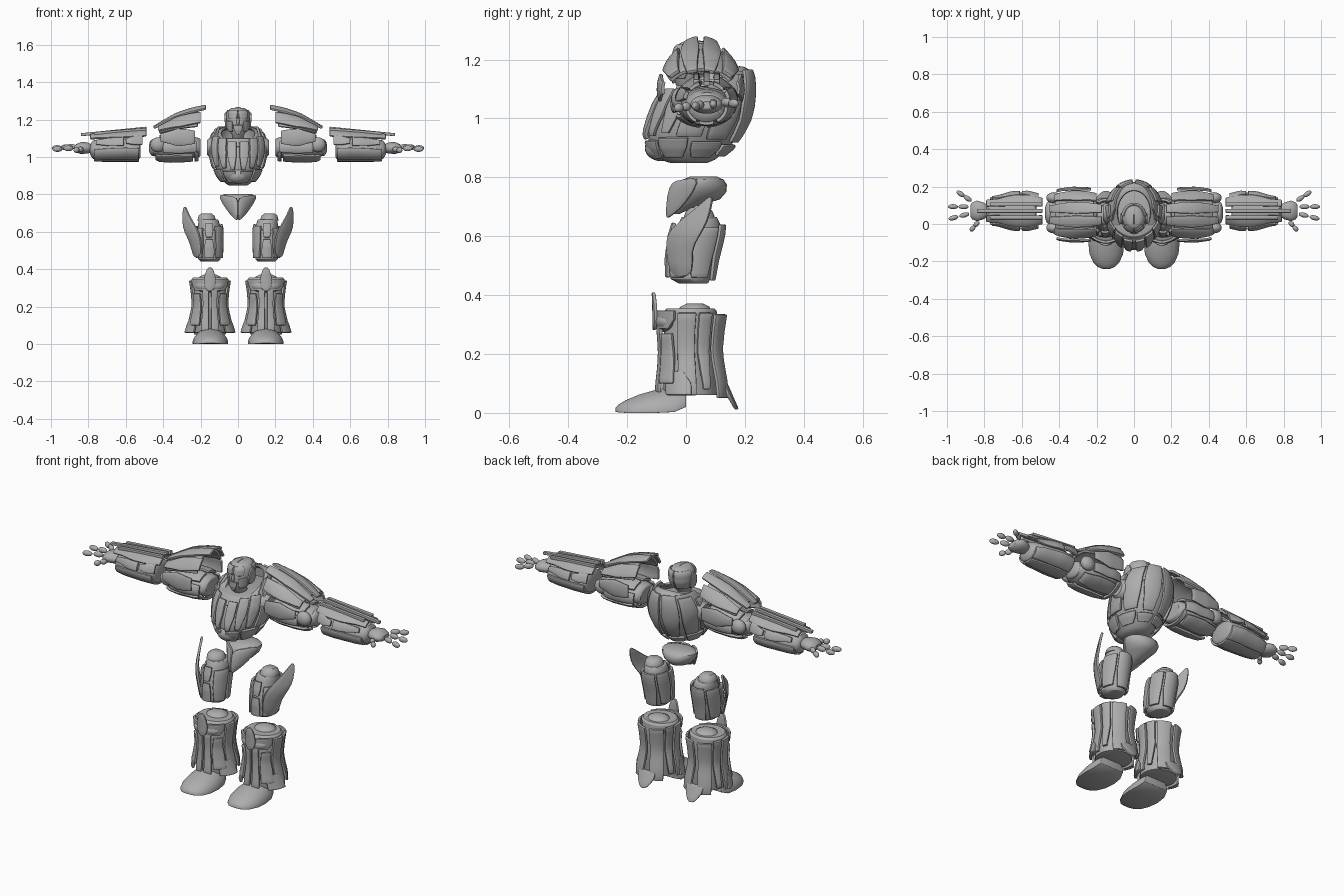
import bpy, bmesh, math
from mathutils import Vector

grey = bpy.data.materials.new("armour_grey")
grey.diffuse_color = (0.42, 0.42, 0.42, 1)


def finish(name, bm, mirror=True, thick=0, bevel=0, subd=0):
    """Turn a bmesh into a smooth part, optionally thickened and mirrored."""
    bmesh.ops.recalc_face_normals(bm, faces=bm.faces)
    me = bpy.data.meshes.new(name)
    bm.to_mesh(me)
    bm.free()
    ob = bpy.data.objects.new(name, me)
    bpy.context.collection.objects.link(ob)
    me.materials.append(grey)
    if subd:
        ob.modifiers.new("sub", 'SUBSURF').levels = subd
    if thick:
        m = ob.modifiers.new("solid", 'SOLIDIFY')
        m.thickness, m.offset = thick, 0
    if bevel:
        m = ob.modifiers.new("bevel", 'BEVEL')
        m.width, m.segments, m.limit_method, m.angle_limit = bevel, 2, 'ANGLE', 0.8
    if mirror:
        m = ob.modifiers.new("mirror", 'MIRROR')
        m.use_mirror_merge = False
    bpy.ops.object.select_all(action='DESELECT')
    ob.select_set(True)
    bpy.context.view_layer.objects.active = ob
    bpy.ops.object.convert(target='MESH')
    bpy.ops.object.shade_smooth_by_angle(angle=0.7)
    return ob


def sample(prof, t):
    """Interpolate (t, centre1, centre2, radius1, radius2) along a profile."""
    for a, b in zip(prof, prof[1:]):
        if t <= b[0] + 1e-6:
            s = (t - a[0]) / (b[0] - a[0])
            return [p + (q - p) * s for p, q in zip(a, b)]
    return list(prof[-1])


def at(axis, t, u, v):
    return {'x': (t, u, v), 'y': (u, t, v), 'z': (u, v, t)}[axis]


def solid(name, prof, axis='z', arc=360, mirror=True, bevel=0.003):
    """Closed loft of elliptical sections; arc 180 gives a flat underside."""
    bm = bmesh.new()
    n = 28
    rings = []
    for t, c, d, r, q in prof:
        angs = [math.radians(arc) * i / (n if arc == 360 else n - 1) for i in range(n)]
        rings.append([bm.verts.new(at(axis, t, c + r * math.cos(a), d + q * math.sin(a))) for a in angs])
    for a, b in zip(rings, rings[1:]):
        for i in range(n):
            bm.faces.new((a[i], a[(i + 1) % n], b[(i + 1) % n], b[i]))
    bm.faces.new(rings[0])
    bm.faces.new(rings[-1])
    return finish(name, bm, mirror, bevel=bevel)


def panel(name, prof, a0, a1, t0, t1, axis='z', grow=0.006, thick=0.014, lo=1, hi=1, mirror=True):
    """Curved armour plate on a lofted body; lo and hi scale its end widths."""
    bm = bmesh.new()
    rows, cols, grid = 10, max(3, int((a1 - a0) / 7)), []
    for i in range(rows + 1):
        s = i / rows
        t = t0 + (t1 - t0) * s
        _, c, d, r, q = sample(prof, t)
        w = (lo + (1 - lo) * min(1, 2 * s)) * (hi + (1 - hi) * min(1, 2 - 2 * s))
        row = []
        for j in range(cols + 1):
            a = math.radians((a0 + a1) / 2 + (a1 - a0) * w * (j / cols - 0.5))
            row.append(bm.verts.new(at(axis, t, c + (r + grow) * math.cos(a), d + (q + grow) * math.sin(a))))
        grid.append(row)
    for a, b in zip(grid, grid[1:]):
        for j in range(cols):
            bm.faces.new((a[j], a[j + 1], b[j + 1], b[j]))
    return finish(name, bm, mirror, thick, 0.004)


def sheet(name, rows, thick=0.012, subd=2, mirror=True):
    """Freeform plate through rows of points."""
    bm = bmesh.new()
    g = [[bm.verts.new(p) for p in r] for r in rows]
    for a, b in zip(g, g[1:]):
        for j in range(len(a) - 1):
            bm.faces.new((a[j], a[j + 1], b[j + 1], b[j]))
    return finish(name, bm, mirror, thick, 0.003, subd)


def ball(name, loc, size, yaw=0, mirror=True):
    bm = bmesh.new()
    bmesh.ops.create_uvsphere(bm, u_segments=24, v_segments=14, radius=1)
    bmesh.ops.scale(bm, vec=size, verts=bm.verts)
    c, s = math.cos(yaw), math.sin(yaw)
    for v in bm.verts:
        x, y, z = v.co
        v.co = Vector((x * c - y * s, x * s + y * c, z)) + Vector(loc)
    return finish(name, bm, mirror)


# Feet and heel spurs
solid("foot", [(-.24, .148, .004, .02, .012), (-.23, .148, .002, .045, .026), (-.205, .148, 0, .07, .043),
               (-.16, .148, 0, .09, .062), (-.10, .148, 0, .096, .079), (-.04, .148, .003, .09, .086),
               (0, .148, .02, .075, .068)], 'y', 180, bevel=.006)
sheet("heel_spur", [[(.10, .125, .10), (.15, .14, .10), (.20, .125, .10)],
                    [(.095, .14, .065), (.15, .155, .065), (.205, .14, .065)],
                    [(.13, .17, .012), (.15, .175, .012), (.17, .17, .012)]], subd=1)

# Shins: core, ring of armour plates, knee
shin = [(.05, .15, .02, .113, .112), (.10, .15, .02, .11, .11), (.15, .15, .018, .098, .102),
        (.21, .15, .015, .086, .096), (.28, .15, .016, .092, .102), (.345, .15, .02, .102, .108)]
solid("shin_core", [(.06, .15, .015, .095, .095), (.2, .15, .012, .083, .088), (.345, .15, .015, .1, .09),
                    (.355, .15, .015, .09, .08)])
solid("shin_top", [(.35, .15, .03, .06, .055), (.36, .15, .03, .055, .05), (.372, .15, .03, .03, .026)])
for i, (a0, a1, z0, z1, lo, hi, g) in enumerate([
        (-113, -93, .07, .29, 1, 1, .008), (-87, -67, .07, .29, 1, 1, .008), (-150, -117, .10, .27, 1, .8, .012),
        (-63, -30, .10, .27, 1, .8, .012), (-25, 8, .06, .34, 1, 1, .004), (13, 38, .08, .34, .5, 1, .004),
        (43, 84, .05, .335, .8, 1, .008), (96, 137, .05, .335, .8, 1, .008), (142, 167, .08, .34, .5, 1, .004),
        (172, 205, .06, .34, 1, 1, .004)]):
    panel(f"shin_plate_{i}", shin, a0, a1, z0, z1, lo=lo, hi=hi, grow=g)
for a0, a1, n in ((-50, 0, "outer"), (180, 230, "inner")):
    panel(f"ankle_flare_{n}", [(.05, .15, .02, .128, .105), (.15, .15, .015, .096, .1)], a0, a1, .06, .14, hi=.5)
panel("knee_guard", shin, -150, -30, .285, .348, grow=.008, lo=.8)
ball("knee_cap", (.15, -.06, .31), (.08, .045, .038))
sheet("knee_spike", [[(.13, -.103, .285), (.15, -.11, .28), (.17, -.103, .285)],
                     [(.112, -.1, .335), (.15, -.112, .335), (.188, -.1, .335)],
                     [(.134, -.108, .408), (.15, -.112, .41), (.166, -.108, .408)]], subd=1)

# Thighs
thigh = [(.45, .153, .015, .06, .072), (.52, .154, .02, .064, .08), (.6, .155, .035, .066, .085), (.65, .155, .045, .06, .08)]
solid("thigh_core", [(.44, .152, .025, .045, .05), (.455, .153, .015, .06, .068), (.55, .154, .025, .062, .075),
                     (.64, .155, .045, .058, .072), (.665, .158, .045, .052, .06)])
solid("thigh_top", [(.66, .167, .045, .05, .055), (.685, .168, .045, .043, .045), (.698, .169, .045, .028, .028)])
for i, (a0, a1, z0, z1, lo, hi) in enumerate([
        (-112, -68, .46, .56, 1, .7), (-108, -72, .57, .645, .7, 1), (-175, -118, .46, .63, .8, 1),
        (-62, -10, .46, .62, .8, 1), (-5, 50, .46, .63, .8, 1), (56, 124, .45, .64, .8, 1), (130, 180, .46, .64, .8, 1)]):
    panel(f"thigh_plate_{i}", thigh, a0, a1, z0, z1, lo=lo, hi=hi)
sheet("hip_fin", [[(.19, -.055, .47), (.225, -.02, .46), (.235, .03, .47)],
                  [(.20, -.068, .57), (.24, -.035, .56), (.255, .015, .55)],
                  [(.22, -.06, .62), (.262, -.005, .61), (.285, .045, .60)],
                  [(.262, .025, .685), (.28, .05, .665), (.295, .075, .65)],
                  [(.281, .085, .74), (.286, .088, .73), (.292, .09, .72)]], subd=1)

# Pelvis with pointed front guard
solid("pelvis", [(.675, 0, -.035, .01, .012), (.70, 0, -.01, .03, .04), (.725, 0, .035, .06, .08),
                 (.75, 0, .052, .083, .085), (.775, 0, .055, .095, .084), (.792, 0, .058, .095, .07),
                 (.803, 0, .06, .065, .045)], mirror=False)
sheet("pelvis_guard", [[(0, -.045, .785), (.05, -.015, .79), (.105, .05, .805)],
                       [(0, -.062, .74), (.04, -.045, .75), (.085, .03, .755)],
                       [(0, -.065, .655), (.012, -.058, .665), (.035, -.02, .69)]], subd=1)

# Torso: barrel core, chest and back plates, belly, collar
torso = [(.86, 0, .005, .075, .1), (.90, 0, .015, .105, .138), (.95, 0, .025, .13, .163), (1.0, 0, .045, .142, .168),
         (1.05, 0, .06, .148, .163), (1.1, 0, .077, .14, .15), (1.15, 0, .092, .115, .13), (1.18, 0, .1, .095, .108)]
solid("torso_core", [(.848, 0, .01, .05, .06)] + [(t, c, d, r - .006, q - .006) for t, c, d, r, q in torso[:6]], mirror=False)
for i, (a0, a1, z0, z1, lo, hi) in enumerate([
        (-87, -68, .93, 1.08, .5, 1), (-66, -47, .94, 1.10, .5, 1), (-45, -24, .95, 1.11, .5, 1),
        (-84, -50, .865, .925, .7, 1), (-46, -5, .87, .935, .8, 1), (-20, 10, .94, 1.13, 1, .8),
        (14, 48, .93, 1.15, .8, 1), (52, 87, .92, 1.165, .7, 1), (0, 42, .87, .92, .8, 1), (46, 86, .875, .91, .8, 1)]):
    panel(f"torso_plate_{i}", torso, a0, a1, z0, z1, lo=lo, hi=hi)
ball("belly_plate", (0, -.085, .90), (.06, .055, .045), mirror=False)
panel("collar_wall", torso, -25, 205, 1.07, 1.16, grow=-.008, hi=.85, mirror=False)
bm = bmesh.new()
ring = []
for k in range(40):
    a = 2 * math.pi * k / 40
    ring.append([bm.verts.new(((.108 + .022 * math.cos(b)) * math.cos(a), .06 + (.138 + .022 * math.cos(b)) * math.sin(a),
                               1.115 + .05 * math.sin(a) - .008 * math.cos(b) + .01 * math.sin(b)))
                 for b in [2 * math.pi * j / 10 for j in range(10)]])
for k in range(40):
    for j in range(10):
        p, q = ring[k], ring[(k + 1) % 40]
        bm.faces.new((p[j], p[(j + 1) % 10], q[(j + 1) % 10], q[j]))
finish("collar_ring", bm, False)
solid("arm_socket", [(.12, .06, 1.05, .06, .06), (.15, .06, 1.05, .055, .055), (.165, .06, 1.05, .04, .04)], 'x')

# Head: helmet, face plates, crest, ear guards
head = [(1.115, 0, .01, .03, .045), (1.145, 0, .02, .052, .064), (1.19, 0, .03, .062, .074), (1.235, 0, .035, .062, .072),
        (1.255, 0, .037, .046, .058), (1.262, 0, .037, .03, .042)]
solid("head_core", [(1.08, 0, .035, .035, .04)] + head, mirror=False)
panel("brow", head, -86, -38, 1.205, 1.25, grow=.003, thick=.01, lo=.85)
panel("cheek", head, -62, -12, 1.135, 1.192, grow=.003, thick=.01, lo=.7)
panel("helmet_back", head, 5, 87, 1.15, 1.25, grow=.002, thick=.01)
panel("mouth_guard", head, -112, -68, 1.12, 1.17, grow=.004, thick=.012, lo=.6, mirror=False)
ball("nose", (0, -.044, 1.188), (.008, .012, .022), mirror=False)
sheet("crest", [[(.0, -.05, 1.205), (.0, -.03, 1.255), (.0, .03, 1.267), (.0, .11, 1.245)],
                [(.014, -.04, 1.21), (.025, -.015, 1.248), (.035, .035, 1.258), (.008, .1, 1.242)]], subd=1)
sheet("ear_guard", [[(.06, .0, 1.145), (.06, .06, 1.145)], [(.068, -.005, 1.19), (.068, .06, 1.19)],
                    [(.066, .015, 1.24), (.066, .05, 1.24)]], subd=1, thick=.01)

# Shoulder pauldrons: layered arches
arch = [(.17, .05, 1.10, .12, .175), (.25, .05, 1.10, .137, .157), (.33, .05, 1.10, .14, .13), (.40, .05, 1.10, .13, .09),
        (.45, .05, 1.10, .11, .06)]
for i, (a0, a1, x0, x1, lo, hi) in enumerate([
        (26, 58, .20, .425, .8, .7), (61, 88, .172, .45, .8, .7), (92, 119, .172, .45, .8, .7), (122, 154, .20, .425, .8, .7)]):
    panel(f"pauldron_plate_{i}", arch, a0, a1, x0, x1, 'x', lo=lo, hi=hi, grow=0)
panel("pauldron_lining", arch, 24, 156, .215, .42, 'x', grow=-.014)
for n, a0, a1 in (("rear", -18, 22), ("front", 158, 198)):
    panel(f"pauldron_skirt_{n}", arch, a0, a1, .23, .415, 'x', grow=.004, thick=.012, lo=.6, hi=.7)

# Upper arms and elbows
arm = [(.215, .06, 1.05, .085, .06), (.27, .06, 1.05, .1, .066), (.36, .06, 1.048, .1, .067), (.42, .06, 1.045, .09, .06),
       (.46, .06, 1.05, .07, .045)]
solid("upper_arm_core", [(.2, .06, 1.05, .06, .045)] + [(t, c, d, r - .008, q - .006) for t, c, d, r, q in arm], 'x')
for i, (a0, a1, x0, x1) in enumerate([(-150, -95, .24, .44), (-85, -30, .24, .44), (-24, 30, .22, .40), (150, 204, .22, .40),
                                      (36, 88, .23, .42), (92, 144, .23, .42), (-165, -15, .212, .232)]):
    panel(f"upper_arm_plate_{i}", arm, a0, a1, x0, x1, 'x', lo=.85, hi=.8)
for n, y in (("front", -.02), ("rear", .14)):
    ball(f"elbow_{n}", (.427, y, 1.065), (.042, .03, .04))
ball("elbow_joint", (.455, .06, 1.05), (.022, .06, .045))

# Forearms: core, lower sleeve, flared gauntlet, top rails
lower = [(.53, .07, 1.043, .08, .058), (.60, .07, 1.045, .088, .06), (.72, .07, 1.042, .075, .057), (.775, .07, 1.038, .06, .05)]
solid("forearm_core", [(.522, .07, 1.04, .06, .042)] + lower + [(.79, .07, 1.04, .04, .028)], 'x')
for i, (a0, a1) in enumerate([(-184, -118), (-114, -66), (-62, 4)]):
    panel(f"forearm_sleeve_{i}", lower, a0, a1, .53, .77, 'x', hi=.9, grow=.004)
gaunt = [(.49, .07, 1.06, .08, .085), (.57, .07, 1.058, .1, .078), (.65, .07, 1.055, .097, .075), (.73, .07, 1.055, .074, .07),
         (.80, .07, 1.055, .068, .062)]
for n, s in (("rear", 0), ("front", 1)):
    for k, (a0, a1, x0, x1, hi) in enumerate([(36, 74, .49, .79, .85), (4, 38, .51, .60, .6), (2, 36, .61, .76, .6)]):
        if s:
            a0, a1 = 180 - a1, 180 - a0
        panel(f"gauntlet_{n}_{k}", gaunt, a0, a1, x0, x1, 'x', grow=.003, hi=hi)
for i, (y, x1, dz) in enumerate([(.035, .77, 0), (.07, .84, .006), (.105, .77, 0)]):
    z1 = 1.152 - (x1 - .49) * .095
    sheet(f"gauntlet_rail_{i}", [[(.49, y - .01, 1.148 + dz), (.49, y + .01, 1.148 + dz)],
                                 [(x1, y - .01, z1), (x1, y + .01, z1)]], thick=.016, subd=0)

# Hands and fingers
solid("palm", [(.78, .07, 1.045, .03, .02), (.805, .07, 1.048, .045, .03), (.84, .07, 1.048, .055, .032),
               (.865, .07, 1.046, .045, .022), (.875, .07, 1.045, .03, .012)], 'x')
fingers = [(.872, .125, .93, .163, 1.055), (.885, .092, .972, .093, 1.052), (.88, .055, .97, .032, 1.046),
           (.832, .012, .865, -.026, 1.04)]
for i, (x0, y0, x1, y1, z) in enumerate(fingers):
    yaw, d = math.atan2(y1 - y0, x1 - x0), math.hypot(x1 - x0, y1 - y0)
    for k, s in enumerate((.3, .95)):
        ball(f"finger_{i}_{k}", (x0 + (x1 - x0) * s, y0 + (y1 - y0) * s, z - .004 * k),
             (min(.027, d * .36), .013, .015), yaw)
